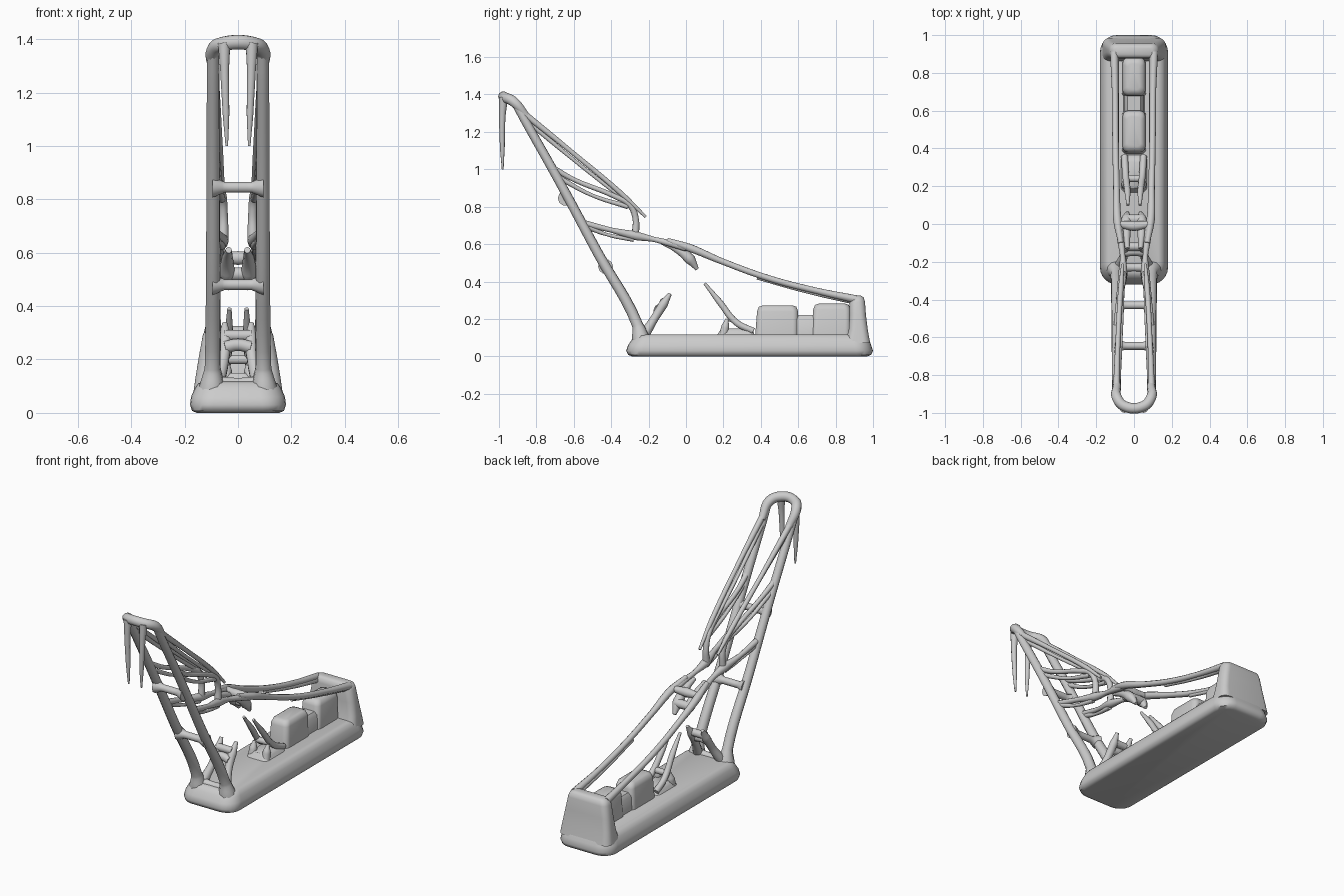
import bpy, bmesh, math


def finish(obj, angle=50):
    bpy.ops.object.select_all(action='DESELECT')
    obj.select_set(True)
    bpy.context.view_layer.objects.active = obj
    bpy.ops.object.shade_smooth_by_angle(angle=math.radians(angle))


def ring(hw, y0, y1, r, z, n=6):
    """Rounded rectangle outline in plan."""
    pts = []
    for cx, cy, a0 in ((hw - r, y1 - r, 0), (r - hw, y1 - r, 90),
                       (r - hw, y0 + r, 180), (hw - r, y0 + r, 270)):
        for i in range(n + 1):
            a = math.radians(a0 + 90 * i / n)
            pts.append((cx + r * math.cos(a), cy + r * math.sin(a), z))
    return pts


def loft(name, sections):
    """Stack rounded rectangles (half width, y0, y1, radius, z)."""
    bm = bmesh.new()
    rings = [[bm.verts.new(p) for p in ring(*s)] for s in sections]
    for a, b in zip(rings, rings[1:]):
        for i in range(len(a)):
            j = (i + 1) % len(a)
            bm.faces.new((a[i], a[j], b[j], b[i]))
    bm.faces.new(rings[0][::-1])
    bm.faces.new(rings[-1])
    me = bpy.data.meshes.new(name)
    bm.to_mesh(me)
    bm.free()
    obj = bpy.data.objects.new(name, me)
    bpy.context.collection.objects.link(obj)
    finish(obj)


def tubes(name, paths, mirror=True):
    """Smooth tapered rods; each point is (x, y, z, radius)."""
    cu = bpy.data.curves.new(name, 'CURVE')
    cu.dimensions = '3D'
    cu.bevel_depth = 1.0
    cu.bevel_resolution = 3
    cu.use_fill_caps = True
    cu.resolution_u = 6
    for path in paths:
        for s in ((1, -1) if mirror else (1,)):
            sp = cu.splines.new('BEZIER')
            sp.bezier_points.add(len(path) - 1)
            for bp, (x, y, z, r) in zip(sp.bezier_points, path):
                bp.co = (s * x, y, z)
                bp.radius = r
                bp.handle_left_type = bp.handle_right_type = 'AUTO'
    obj = bpy.data.objects.new(name, cu)
    bpy.context.collection.objects.link(obj)
    bpy.ops.object.select_all(action='DESELECT')
    obj.select_set(True)
    bpy.context.view_layer.objects.active = obj
    bpy.ops.object.convert(target='MESH')
    finish(bpy.context.view_layer.objects.active)


# Barge hull and raised stern block
loft("hull", [(.155, -.29, .97, .08, 0), (.172, -.31, .99, .08, .008),
              (.18, -.32, 1.0, .09, .03), (.176, -.31, .99, .09, .06),
              (.163, -.29, .98, .08, .09), (.15, -.275, .97, .07, .11),
              (.13, -.255, .95, .06, .117)])
loft("stern_block", [(.168, .85, .985, .04, .07), (.158, .87, .972, .035, .14),
                     (.145, .875, .962, .035, .22), (.132, .875, .957, .035, .29),
                     (.122, .88, .95, .03, .315), (.10, .895, .935, .018, .325)])

# Deck machinery
loft("engine_house", [(.065, .37, .60, .03, .11), (.06, .38, .60, .03, .24),
                      (.052, .39, .59, .03, .265), (.035, .41, .57, .02, .272)])
loft("house_link", [(.055, .56, .72, .02, .11), (.05, .56, .72, .02, .20),
                    (.035, .57, .71, .015, .22)])
loft("rear_house", [(.065, .67, .88, .03, .11), (.06, .68, .88, .03, .25),
                    (.05, .69, .87, .03, .275), (.03, .71, .85, .02, .282)])
loft("winch_base", [(.075, .16, .37, .03, .105), (.06, .18, .36, .03, .135),
                    (.045, .19, .33, .03, .15)])
tubes("winch_posts", [[(.045, .20, .11, .024), (.045, .21, .16, .022), (.045, .22, .20, .008)]])
tubes("winch_ropes", [[(.05, .36, .135, .018), (.045, .27, .18, .018),
                       (.035, .18, .29, .017), (.032, .10, .39, .008)]])
tubes("winch_bar", [[(-.05, .24, .20, .018), (.05, .24, .20, .018)]], False)

# Forward braces with a web between them
tubes("bow_braces", [[(.075, -.22, .12, .028), (.055, -.17, .20, .022),
                      (.048, -.12, .28, .024), (.05, -.085, .335, .010)]])
tubes("bow_brace_web", [[(-.05, -.15, .245, .024), (0, -.145, .255, .024), (.05, -.15, .245, .024)],
                        [(-.05, -.12, .29, .022), (0, -.12, .29, .022), (.05, -.12, .29, .022)]], False)
tubes("bow_sill", [[(-.09, -.23, .115, .025), (0, -.23, .11, .022), (.09, -.23, .115, .025)]], False)

# Leaning main legs with cross beams
tubes("main_legs", [[(.098, -.24, .09, .05), (.095, -.26, .17, .03), (.093, -.47, .55, .027),
                     (.093, -.68, .94, .025), (.093, -.86, 1.26, .024), (.093, -.91, 1.35, .022)]])
for name, y, z in (("lower_beam", -.43, .48), ("upper_beam", -.645, .845)):
    tubes(name, [[(-.095, y, z, .04), (-.05, y, z, .021), (.05, y, z, .021), (.095, y, z, .04)]], False)

# Curved head and hanging hooks
tubes("head_loop", [[(-.09, -.85, 1.28, .02), (-.09, -.92, 1.36, .028), (-.05, -.965, 1.383, .028),
                     (.05, -.965, 1.383, .028), (.09, -.92, 1.36, .028), (.09, -.85, 1.28, .02)]], False)
tubes("hanging_hooks", [[(.052, -.975, 1.385, .024), (.05, -.982, 1.28, .017),
                         (.045, -.982, 1.12, .013), (.042, -.98, 1.0, .005)]])

# Back stays from the head and the braced struts behind the legs
tubes("upper_stays", [[(.093, -.88, 1.31, .018), (.085, -.62, 1.10, .013),
                       (.07, -.34, .865, .014), (.06, -.215, .745, .008)],
                      [(.085, -.84, 1.25, .014), (.07, -.60, 1.05, .010), (.06, -.32, .83, .011)]])
tubes("middle_struts", [[(.09, -.70, 1.0, .016), (.08, -.60, .945, .013), (.07, -.38, .855, .014),
                         (.06, -.30, .81, .018), (.055, -.27, .74, .017), (.055, -.27, .65, .020)],
                        [(.09, -.67, .95, .014), (.075, -.50, .86, .010), (.06, -.31, .80, .014)]])
tubes("lower_struts", [[(.09, -.54, .71, .018), (.08, -.40, .675, .014), (.06, -.27, .645, .025),
                        (.06, -.17, .625, .014), (.07, -.09, .605, .018), (.08, 0, .58, .02)],
                       [(.09, -.52, .69, .016), (.075, -.42, .65, .009), (.06, -.28, .625, .014)]])

# Junction yoke and its drooping block
tubes("yoke", [[(-.085, 0, .585, .018), (0, -.01, .58, .027), (.085, 0, .585, .018)]], False)
tubes("yoke_block", [[(.035, -.13, .61, .012), (.04, -.05, .575, .022),
                      (.04, .02, .52, .030), (.035, .06, .465, .010)]])
tubes("yoke_block_bar", [[(-.045, .025, .52, .026), (.045, .025, .52, .026)]], False)

# Long stays running down to the stern
tubes("stern_stays", [[(.07, -.10, .62, .014), (.088, .02, .58, .022), (.093, .20, .505, .017),
                       (.098, .45, .415, .017), (.10, .70, .35, .017), (.105, .91, .305, .022)],
                      [(.09, .38, .42, .010), (.09, .65, .345, .010), (.095, .89, .295, .016)]])
